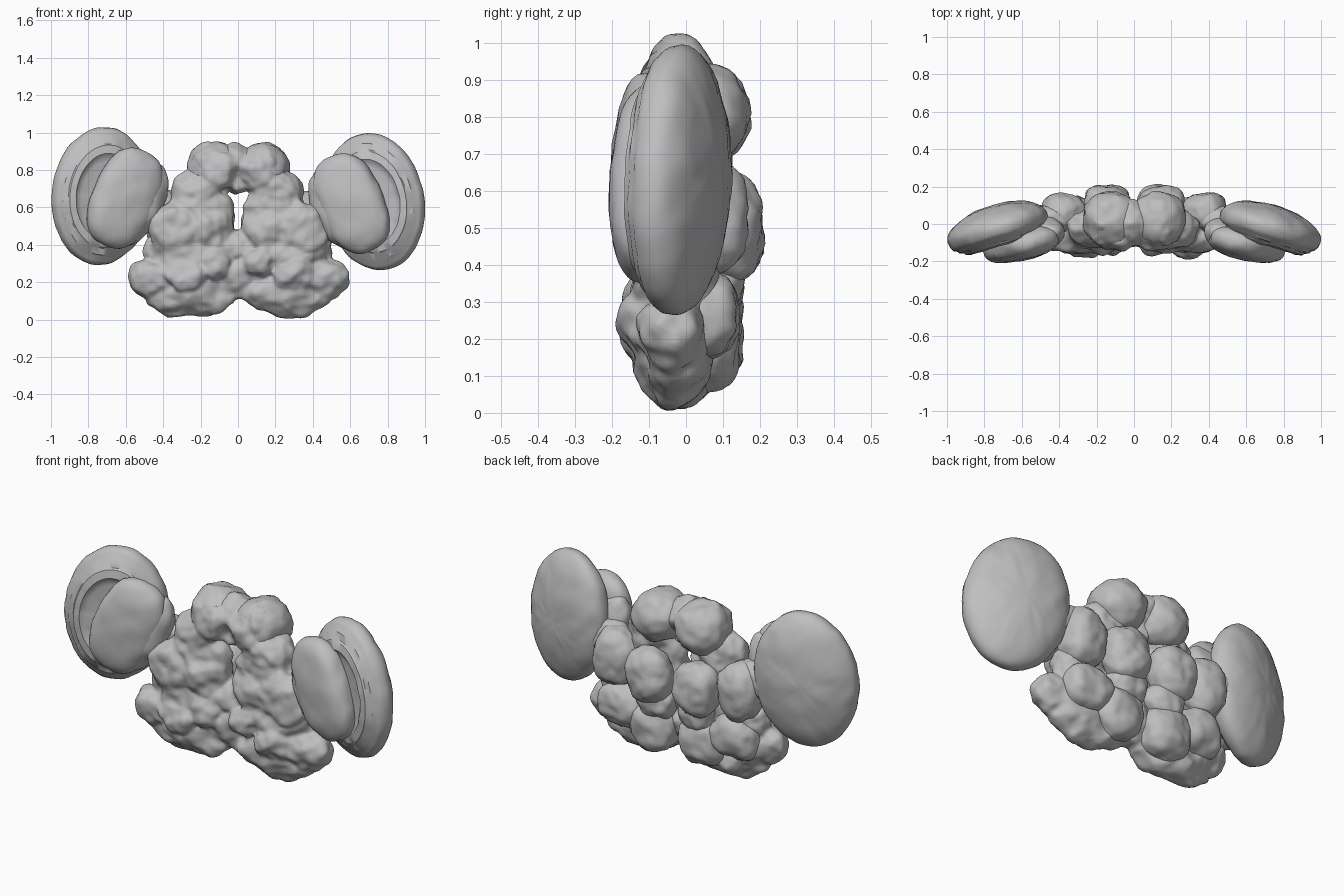
import bpy, bmesh, math
from mathutils import Matrix, noise

cube = bpy.data.objects.get("Cube")
if cube:
    bpy.data.objects.remove(cube)

# One plain grey tissue colour
grey = bpy.data.materials.new("tissue_grey")
grey.use_nodes = True
grey.diffuse_color = (0.52, 0.52, 0.52, 1)
grey.node_tree.nodes["Principled BSDF"].inputs["Base Color"].default_value = grey.diffuse_color
parts = []


def roughen(bm, amount):
    bm.normal_update()
    shifts = []
    for v in bm.verts:
        n = noise.noise(v.co * 10) + 0.6 * noise.noise(v.co * 24)
        shifts.append(v.normal * n * amount)
    for v, shift in zip(bm.verts, shifts):
        v.co += shift


def finish(name, bm):
    mesh = bpy.data.meshes.new(name)
    bm.to_mesh(mesh)
    bm.free()
    mesh.materials.append(grey)
    obj = bpy.data.objects.new(name, mesh)
    bpy.context.collection.objects.link(obj)
    parts.append(obj)
    return obj


def pose(centre, yaw, lean):
    return (Matrix.Translation(centre) @ Matrix.Rotation(math.radians(yaw), 4, "Z")
            @ Matrix.Rotation(math.radians(lean), 4, "Y"))


def ball(centre, radii, yaw=0, lean=0, rough=0.015, power=2.0):
    """Rough ellipsoid; a power above 2 makes it fuller and flatter-faced."""
    bm = bmesh.new()
    bmesh.ops.create_icosphere(bm, subdivisions=4, radius=1)
    for v in bm.verts:
        v.co /= sum(abs(c) ** power for c in v.co) ** (1 / power)
    bm.transform(pose(centre, yaw, lean) @ Matrix.Diagonal((*radii, 1)))
    roughen(bm, rough)
    return bm


# Turned outline of the outer disc: elliptic domed back, then a stepped front
DOME = [(math.sin(a), .123 * math.cos(a)) for a in (math.pi * i / 28 for i in range(15))]
FRONT = [(.985, -.03), (.94, -.05), (.87, -.06), (.85, -.07), (.76, -.08),
         (.74, -.09), (.62, -.098), (.57, -.085), (.5, -.08), (.25, -.08), (0, -.08)]


def disc(name, centre, yaw, lean):
    bm = bmesh.new()
    verts = [bm.verts.new((r, h, 0)) for r, h in DOME + FRONT]
    edges = [bm.edges.new(pair) for pair in zip(verts, verts[1:])]
    bmesh.ops.spin(bm, geom=verts + edges, cent=(0, 0, 0), axis=(0, 1, 0),
                   angle=math.tau, steps=80)
    bmesh.ops.remove_doubles(bm, verts=bm.verts, dist=0.0005)
    bmesh.ops.recalc_face_normals(bm, faces=bm.faces)
    bm.transform(pose(centre, yaw, lean) @ Matrix.Diagonal((.275, 1, .37, 1)))
    roughen(bm, 0.005)
    finish(name, bm)


# Separate paired lobes, mostly at the back: name, centre, radii
PAIRED = [
    ("crown_lobe", (.13, .025, .81), (.14, .145, .135)),
    ("side_back_lobe", (.38, .06, .53), (.12, .11, .16)),
    ("middle_back_lobe", (.145, .11, .50), (.125, .10, .15)),
    ("inner_back_lobe", (.12, .08, .35), (.11, .08, .09)),
    ("base_back_lobe", (.15, .05, .20), (.14, .10, .14)),
    ("base_outer_back_lobe", (.34, .05, .27), (.14, .10, .12)),
    ("stalk", (.46, .02, .60), (.14, .08, .10)),
]
# Lobes of the front that melt into one body: centre, radii
FUSED = [
    ((.16, 0, .83), (.10, .12, .11)),
    ((.10, -.06, .79), (.11, .08, .11)),
    ((.21, -.02, .68), (.15, .11, .12)),
    ((.20, -.03, .58), (.17, .10, .20)),
    ((.16, -.05, .48), (.14, .10, .16)),
    ((.33, -.06, .47), (.15, .10, .17)),
    ((.40, -.01, .36), (.11, .10, .12)),
    ((.26, -.04, .34), (.20, .11, .14)),
    ((.26, -.03, .15), (.25, .10, .14)),
    ((.43, -.04, .22), (.165, .09, .12)),
    ((.29, -.11, .24), (.11, .07, .08)),
    ((.13, -.08, .31), (.10, .08, .09)),
]
# Bridges across the middle, leaving the slot between them open
BRIDGES = [
    ((0, .01, .83), (.14, .11, .105)),
    ((0, -.01, .73), (.10, .08, .06)),
    ((0, -.02, .39), (.18, .10, .09)),
    ((0, -.02, .24), (.14, .10, .13)),
]

for label, s in (("left", 1), ("right", -1)):
    for name, (x, y, z), radii in PAIRED:
        finish(f"{label}_{name}", ball((s * x, y, z), radii, power=2.3))
    # Large side discs, the right one standing a little higher
    lift = 0 if s > 0 else 0.03
    tilt = 12 if s > 0 else 6
    disc(f"{label}_outer_disc", (s * .73, -.02, .63 + lift), -17 * s, -tilt * s)
    finish(f"{label}_disc_front_plate",
           ball((s * .605, -.105, .62 + lift), (.175, .09, .275), -12 * s, -24 * s, 0.007, 2.5))
    finish(f"{label}_disc_inner_plate",
           ball((s * .53, -.06, .585 + lift), (.13, .10, .24), -10 * s, -28 * s, 0.01))

# Central body, blended from the front lobes and bridges
scratch = bpy.data.meshes.new("scratch")
body = bmesh.new()
for (x, y, z), radii in FUSED:
    for s in (1, -1):
        BRIDGES.append(((s * x, y, z), radii))
for centre, radii in BRIDGES:
    lump = ball(centre, radii, rough=0.025)
    lump.to_mesh(scratch)
    lump.free()
    body.from_mesh(scratch)
bpy.data.meshes.remove(scratch)
central = finish("central_body", body)
remesh = central.modifiers.new("Blend", "REMESH")
remesh.mode = "VOXEL"
remesh.voxel_size = 0.011
remesh.use_smooth_shade = True
soften = central.modifiers.new("Soften", "SMOOTH")
soften.factor = 0.5
soften.iterations = 2

bpy.ops.object.select_all(action="DESELECT")
for obj in parts:
    obj.select_set(True)
bpy.context.view_layer.objects.active = parts[0]
bpy.ops.object.shade_smooth_by_angle(angle=math.radians(40))
